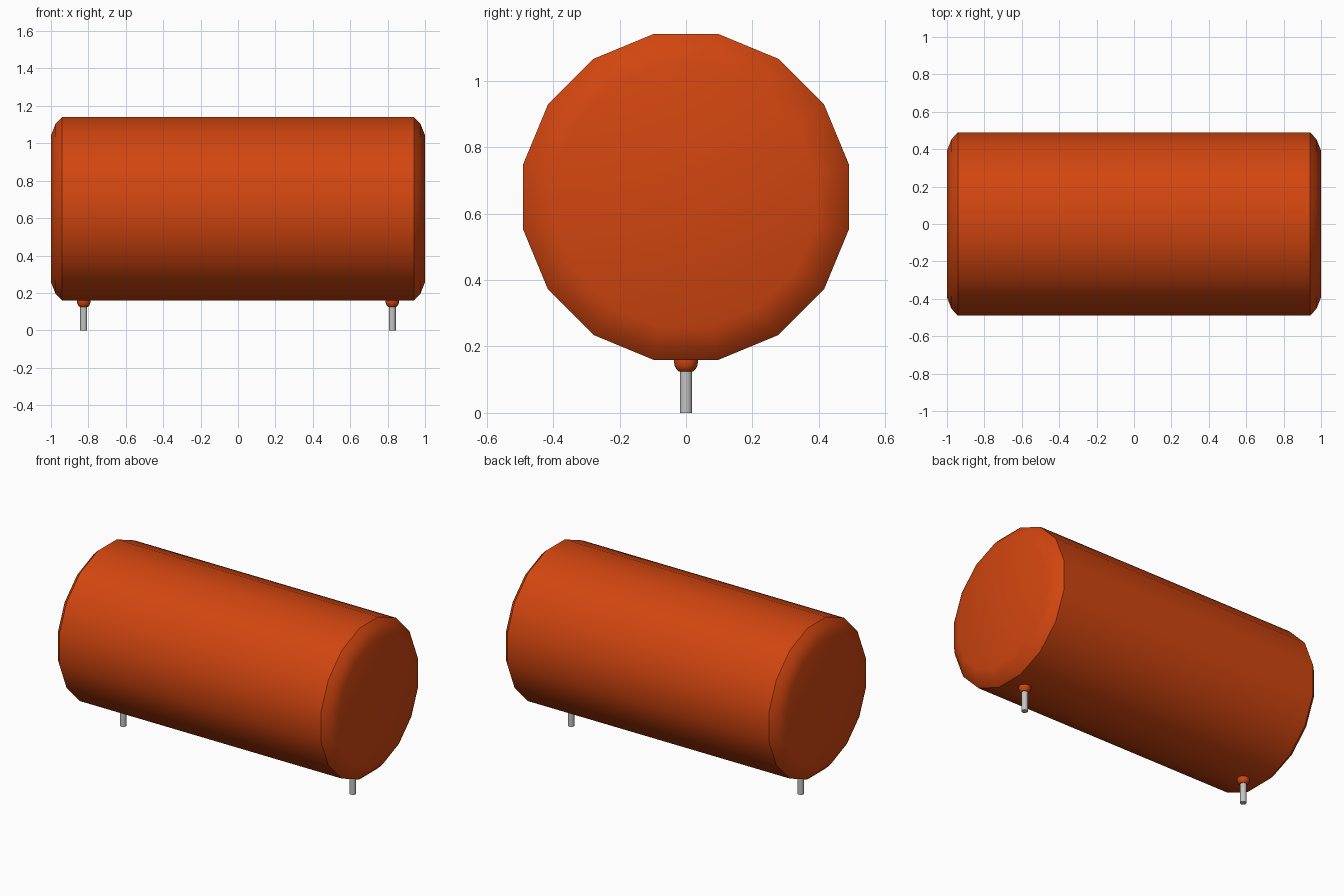
import bpy
import bmesh
from math import cos, sin, pi, radians

cube = bpy.data.objects.get("Cube")
if cube:
    bpy.data.objects.remove(cube, do_unlink=True)


def material(name, color, metallic=0.0):
    mat = bpy.data.materials.new(name)
    mat.use_nodes = True
    mat.diffuse_color = (*color, 1)
    mat.node_tree.nodes["Principled BSDF"].inputs["Base Color"].default_value = (*color, 1)
    return mat


def lathe(name, profile, sides, mat, location, along_x=False):
    """Spin (height, radius) points about z or x, closing both ends."""
    bm = bmesh.new()
    rings = []
    for h, r in profile:
        ring = []
        for i in range(sides):
            a = 2 * pi * (i + 0.5) / sides
            u, v = r * cos(a), r * sin(a)
            ring.append(bm.verts.new((h, u, v) if along_x else (u, v, h)))
        rings.append(ring)
    for low, high in zip(rings, rings[1:]):
        for i in range(sides):
            j = (i + 1) % sides
            bm.faces.new((low[i], low[j], high[j], high[i]))
    bm.faces.new(rings[0][::-1])
    bm.faces.new(rings[-1])
    bmesh.ops.recalc_face_normals(bm, faces=bm.faces[:])
    mesh = bpy.data.meshes.new(name)
    bm.to_mesh(mesh)
    bm.free()
    mesh.materials.append(mat)
    obj = bpy.data.objects.new(name, mesh)
    obj.location = location
    bpy.context.collection.objects.link(obj)
    bpy.ops.object.select_all(action="DESELECT")
    obj.select_set(True)
    bpy.context.view_layer.objects.active = obj
    bpy.ops.object.shade_smooth_by_angle(angle=radians(32))
    return obj


orange = material("burnt orange", (0.64, 0.06, 0.005))
metal = material("grey metal", (0.55, 0.55, 0.55))

# Drum body with rounded rims
rim = [(0.94, 0.5), (0.975, 0.464), (1.0, 0.4)]
body_profile = [(-x, r) for x, r in reversed(rim)] + rim
lathe("body", body_profile, 16, orange, (0, 0, 0.65), along_x=True)

# Pin and rounded collar under each end
collar_profile = [(0.125, 0.022), (0.131, 0.029), (0.142, 0.035), (0.155, 0.037), (0.17, 0.037)]
for side, x in (("left", 0.825), ("right", -0.825)):
    lathe(side + "_pin", [(0, 0.019), (0.165, 0.019)], 16, metal, (x, 0, 0))
    lathe(side + "_collar", collar_profile, 16, orange, (x, 0, 0))
